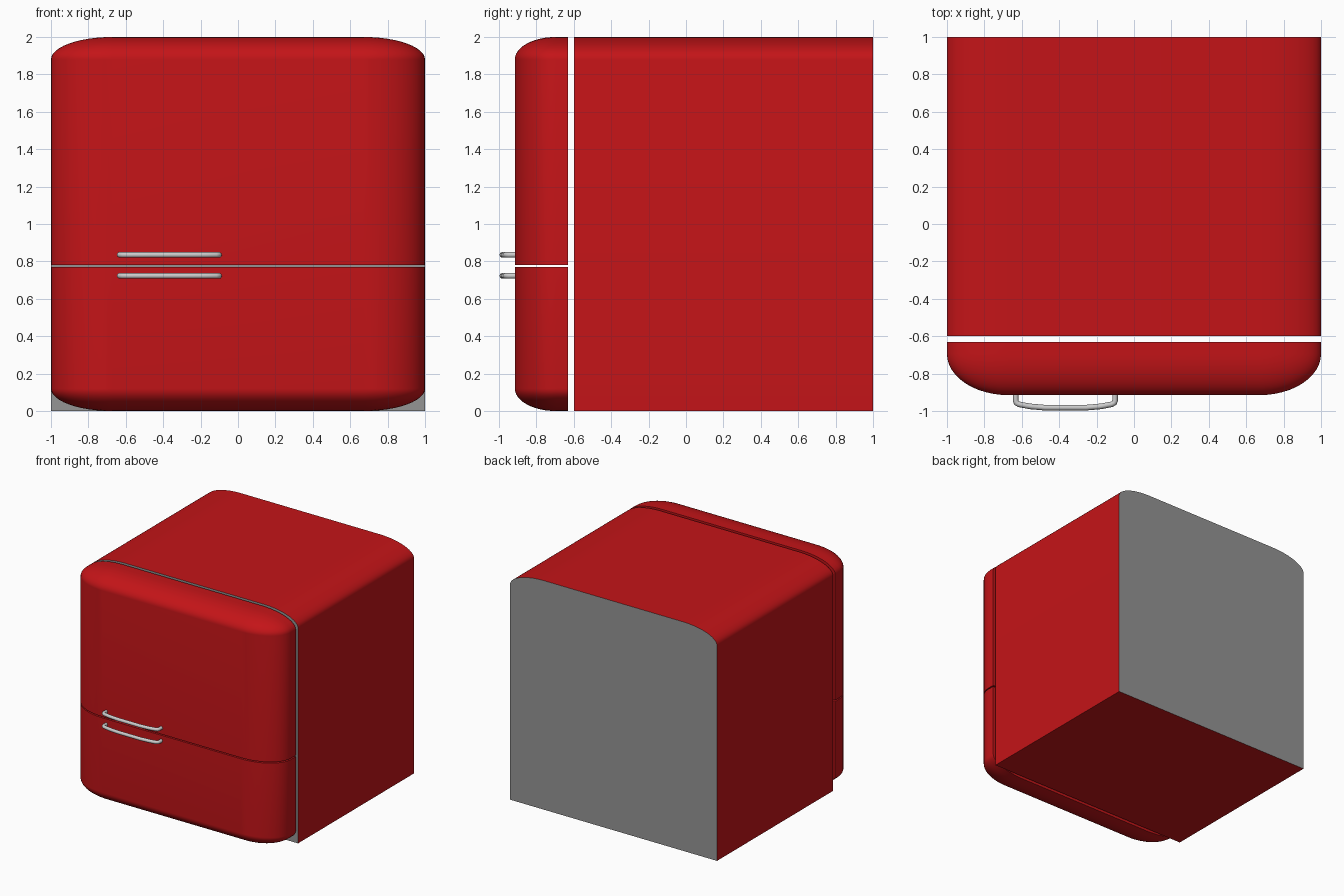
import bpy, bmesh, math

if "Cube" in bpy.data.objects:
    bpy.data.objects.remove(bpy.data.objects["Cube"])

RX, RY, RZ = 0.33, 0.22, 0.12      # stretched corner radii
STEPS = 12
SPLIT, GAP = 0.775, 0.01           # seam between the two doors


def material(name, color):
    m = bpy.data.materials.new(name)
    m.diffuse_color = (*color, 1)
    m.use_nodes = True
    m.node_tree.nodes["Principled BSDF"].inputs["Base Color"].default_value = m.diffuse_color
    return m


red = material("red_enamel", (0.55, 0.007, 0.009))
grey = material("grey_panel", (0.3, 0.3, 0.3))


def outline(k=1.0, square_bottom=False):
    """Rounded outline in x/z; k shrinks the corner radii towards the core."""
    pts = []
    for q, (sx, sz) in enumerate([(1, 1), (-1, 1), (-1, -1), (1, -1)]):
        if square_bottom and sz < 0:
            pts.append((sx, 0))
            continue
        for i in range(STEPS + 1):
            a = math.pi / 2 * (q + i / STEPS)
            pts.append((sx * (1 - RX) + k * RX * math.cos(a),
                        1 + sz * (1 - RZ) + k * RZ * math.sin(a)))
    return pts


def loft(sections):
    """Bridge a list of (y, outline) rings and cap both ends."""
    bm = bmesh.new()
    rings = [[bm.verts.new((x, y, z)) for x, z in pts] for y, pts in sections]
    for r, s in zip(rings, rings[1:]):
        for i in range(len(r)):
            j = (i + 1) % len(r)
            bm.faces.new((r[i], r[j], s[j], s[i]))
    bm.faces.new(rings[0])
    bm.faces.new(rings[-1])
    bmesh.ops.remove_doubles(bm, verts=bm.verts, dist=1e-5)
    return bm


def finish(bm, name, mats):
    bmesh.ops.recalc_face_normals(bm, faces=bm.faces)
    me = bpy.data.meshes.new(name)
    bm.to_mesh(me)
    bm.free()
    ob = bpy.data.objects.new(name, me)
    bpy.context.collection.objects.link(ob)
    for m in mats:
        me.materials.append(m)
    bpy.ops.object.select_all(action='DESELECT')
    ob.select_set(True)
    bpy.context.view_layer.objects.active = ob
    bpy.ops.object.shade_smooth_by_angle(angle=math.radians(35))
    return ob


# cabinet: rounded top edges, grey front and back panels
bm = loft([(-0.60, outline(1, True)), (1.0, outline(1, True))])
bm.normal_update()
for f in bm.faces:
    f.material_index = int(abs(f.normal.y) > 0.9)
finish(bm, "cabinet", [red, grey])

# two doors cut from one pillow-shaped front
FRONT, BACK = -0.915, -0.63
for name, z, side in (("upper_door", SPLIT + GAP / 2, -1), ("lower_door", SPLIT - GAP / 2, 1)):
    rings = [(BACK, outline())]
    for i in range(STEPS + 1):
        a = math.pi / 2 * i / STEPS
        k = math.cos(a) if i < STEPS else 0.0
        rings.append((FRONT + RY - RY * math.sin(a), outline(k)))
    bm = loft(rings)
    bmesh.ops.bisect_plane(bm, geom=bm.verts[:] + bm.edges[:] + bm.faces[:],
                           plane_co=(0, 0, z), plane_no=(0, 0, side), clear_outer=True)
    bmesh.ops.holes_fill(bm, edges=[e for e in bm.edges if e.is_boundary], sides=0)
    finish(bm, name, [red])

# bowed tube handles
half = [(0.266, -0.90), (0.266, -0.945), (0.261, -0.957), (0.248, -0.964),
        (0.19, -0.975), (0.11, -0.982)]
path = [(-x, y) for x, y in half] + half[::-1]
for name, z in (("upper_handle", 0.835), ("lower_handle", 0.723)):
    cu = bpy.data.curves.new(name, 'CURVE')
    cu.dimensions = '3D'
    cu.bevel_depth = 0.015
    cu.bevel_resolution = 3
    cu.use_fill_caps = True
    sp = cu.splines.new('POLY')
    sp.points.add(len(path) - 1)
    for p, (x, y) in zip(sp.points, path):
        p.co = (x - 0.367, y, z, 1)
        sp.use_smooth = True
    ob = bpy.data.objects.new(name, cu)
    bpy.context.collection.objects.link(ob)
